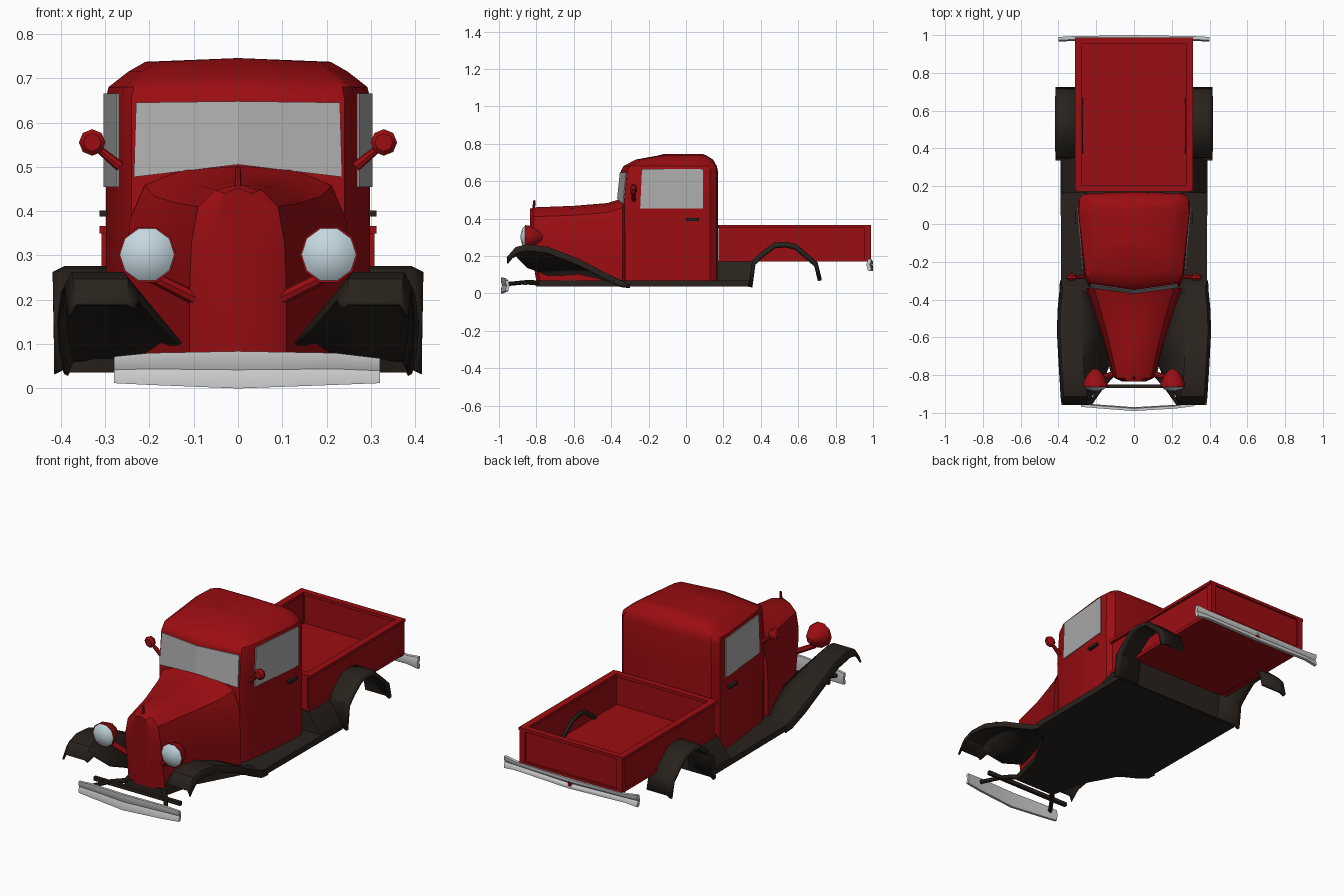
import bpy, bmesh, math
from mathutils import Vector

if "Cube" in bpy.data.objects:
    bpy.data.objects.remove(bpy.data.objects["Cube"])


def mat(name, r, g, b):
    m = bpy.data.materials.new(name)
    m.diffuse_color = (r, g, b, 1)
    m.use_nodes = True
    m.node_tree.nodes["Principled BSDF"].inputs["Base Color"].default_value = m.diffuse_color
    return m


RED = mat("red_paint", 0.33, 0.004, 0.006)
DARK = mat("dark_trim", 0.022, 0.016, 0.012)
GLASS = mat("window_grey", 0.42, 0.42, 0.42)
LENS = mat("lens_blue", 0.55, 0.68, 0.74)


def loft(name, rings, m=None, closed=True, thick=0):
    """Skin a list of point rings; closed rings get end caps."""
    bm = bmesh.new()
    rows = [[bm.verts.new(p) for p in r] for r in rings]
    n = len(rings[0])
    for a, b in zip(rows, rows[1:]):
        for i in range(n if closed else n - 1):
            j = (i + 1) % n
            bm.faces.new((a[i], a[j], b[j], b[i]))
    if closed:
        bm.faces.new(rows[0])
        bm.faces.new(rows[-1])
    bmesh.ops.recalc_face_normals(bm, faces=bm.faces)
    me = bpy.data.meshes.new(name)
    bm.to_mesh(me)
    bm.free()
    ob = bpy.data.objects.new(name, me)
    bpy.context.collection.objects.link(ob)
    if m:
        me.materials.append(m)
    if thick:
        s = ob.modifiers.new("thickness", 'SOLIDIFY')
        s.thickness, s.offset = thick, 0
    return ob


def mirror(ob):
    ob.modifiers.new("mirror", 'MIRROR')
    return ob


def both(half):
    """Complete a half ring whose ends lie on x = 0."""
    return half + [(-x, y, z) for x, y, z in reversed(half[1:-1])]


def box(name, x0, x1, y0, y1, z0, z1, m=None):
    ring = lambda z: [(x0, y0, z), (x1, y0, z), (x1, y1, z), (x0, y1, z)]
    return loft(name, [ring(z0), ring(z1)], m)


def lathe(name, c, prof, m, sides=10):
    """Rings around the y axis from (y, radius) pairs."""
    return loft(name, [[(c[0] + r * math.cos(k * math.tau / sides), y, c[1] + r * math.sin(k * math.tau / sides))
                        for k in range(sides)] for y, r in prof], m)


def rod(name, a, b, r0, r1, m):
    a, b = Vector(a), Vector(b)
    q = (b - a).to_track_quat('Z', 'Y')
    ring = lambda p, r: [p + q @ Vector((r * math.cos(k * math.tau / 8), r * math.sin(k * math.tau / 8), 0))
                         for k in range(8)]
    return loft(name, [ring(a, r0), ring(b, r1)], m)


# Cab: horizontal sections (z, front y, rear y, width scale)
levels = [(.05, -.36, .17, 1), (.3, -.36, .17, 1), (.49, -.365, .17, 1), (.655, -.348, .17, 1),
          (.68, -.335, .165, .98), (.715, -.27, .145, .83), (.737, -.15, .11, .7), (.745, -.12, .09, .03)]
outline = [(0, 0), (.24, .065), (.262, .15), (.298, .78), (.294, .92), (.265, .985), (0, 1)]
loft("cab", [both([(x * s, yf + t * (yr - yf), z) for x, t in outline]) for z, yf, yr, s in levels], RED)

# Hood: vertical sections (y, half width, top z), front leaning back at the bottom
rings = []
for y, w, zt in [(-.835, .06, .452), (-.815, .105, .46), (-.6, .16, .468), (-.42, .218, .483), (-.34, .245, .508)]:
    k = .035 if y < -.8 else 0
    rings.append(both([(0, y, zt), (w * .5, y, zt - .012), (w * .86, y, zt - .05), (w, y, zt - .13),
                       (w * 1.04, y + k * .3, .22), (w * 1.04, y + k, .06), (0, y + k, .06)]))
loft("hood", rings, RED)
rod("hood_ornament", (0, -.815, .45), (0, -.81, .498), .008, .006, RED)

# Windshield halves meeting in a shallow V, and side windows
gy = lambda x, z: -.365 + (z - .49) * .103 + x * .144 - .005
pane = [(0, .505), (.235, .477), (.23, .645), (0, .648)]
mirror(loft("windshield", [[(x, gy(x, z) + d, z) for x, z in pane] for d in (0, .004)], GLASS))
mirror(loft("side_window", [[(x + d, y, z) for x, y, z in
       [(.267, -.245, .455), (.2965, .09, .455), (.2965, .09, .665), (.267, -.235, .665)]] for d in (.001, .0065)], GLASS))

# Door handles and mirrors
mirror(box("door_handle", .295, .312, 0, .07, .388, .402, DARK))
mirror(rod("mirror_arm", (.265, -.28, .5), (.32, -.28, .545), .012, .008, RED))
mirror(lathe("side_mirror", (.329, .555), [(-.298, .02), (-.288, .03), (-.272, .027), (-.262, .01)], RED, 8))

# Cargo bed: floor, walls and raised rims
box("bed_floor", -.295, .295, .18, .975, .172, .195, RED)
mirror(box("bed_side", .28, .298, .18, .98, .172, .36, RED))
mirror(box("bed_side_rail", .275, .312, .175, .988, .35, .366, RED))
mirror(box("bed_corner_post", .275, .308, .955, .988, .17, .36, RED))
mirror(box("bed_lower_rail", .275, .306, .175, .985, .17, .187, RED))
box("bed_front_wall", -.295, .295, .175, .195, .172, .36, RED)
box("tailgate", -.295, .295, .962, .978, .172, .36, RED)
for nm, y0, y1, z0, z1 in [("bed_front_rail", .172, .205, .35, .366), ("tailgate_rail", .955, .988, .35, .366),
                           ("tailgate_sill", .96, .988, .17, .187)]:
    box(nm, -.3, .3, y0, y1, z0, z1, RED)

# Chassis floor and the apron behind the cab
plan = [(0, -.8), (.12, -.8), (.17, -.6), (.29, -.38), (.385, -.33), (.39, .34), (0, .34)]
loft("chassis_floor", [both([(x, y, z) for x, y in plan]) for z in (.036, .068)], DARK)
loft("rear_apron", [[(-x, .165, z), (x, .165, z), (x, y, z), (-x, y, z)]
                    for z, x, y in [(.04, .385, .35), (.07, .38, .352), (.175, .3, .365)]], DARK)

# Front fenders: (y, top z, outer x, inner x, hood-side x, hood-side z)
st = [(-.955, .19, .38, .25, .235, .18), (-.91, .243, .385, .25, .225, .2), (-.85, .258, .388, .26, .17, .14),
      (-.74, .245, .395, .27, .13, .1), (-.57, .178, .404, .28, .165, .1), (-.45, .115, .4, .28, .2, .07),
      (-.35, .066, .39, .29, .25, .055), (-.3, .06, .388, .29, .25, .055)]
mirror(loft("front_fender", [[(xo, y, z - .03), (xo - .015, y, z), (xi, y, z), (xj, y, zj)]
                             for y, z, xo, xi, xj, zj in st], DARK, False, .01))

# Rear fenders: arched strip
arc = [(.345, .045), (.362, .17), (.41, .215), (.475, .262), (.53, .266), (.585, .255), (.65, .2), (.695, .16), (.715, .08)]
mirror(loft("rear_fender", [[(.27, y, z), (.39, y, z), (.414, y, z - .012)] for y, z in arc], DARK, False, .02))

# Headlights
for s, side in ((1, "left"), (-1, "right")):
    c = (.205 * s, .302)
    lathe("headlight_shell_" + side, c, [(-.862, .066), (-.84, .064), (-.8, .045), (-.768, .014)], RED)
    lathe("headlight_lens_" + side, c, [(-.86, .064), (-.876, .045), (-.884, .012)], LENS)
    rod("headlight_stem_" + side, (.2 * s, -.82, .255), (.09 * s, -.79, .2), .014, .016, RED)

# Bumpers: grooved section swept along x, bowed outward
sec = [(0, 0), (0, .25), (.35, .5), (0, .75), (0, 1), (.7, 1), (1, .5), (.7, 0)]


def bumper(name, stations, depth):
    return loft(name, [[(x, y + dy * depth, z0 + t * (z1 - z0)) for dy, t in sec] for x, y, z0, z1 in stations])


bumper("front_bumper", [(-.28, -.968, .012, .072), (-.2, -.975, .008, .08), (0, -.99, 0, .084),
                        (.22, -.977, .008, .08), (.32, -.964, .012, .068)], .02)
bumper("rear_bumper", [(-.4, .99, .122, .185), (-.33, .994, .13, .176), (0, 1, .12, .172),
                       (.33, .994, .13, .176), (.4, .99, .122, .185)], -.025)
lathe("tail_light", (0, .14), [(.975, .016), (.99, .016), (1, .008)], RED, 8)

# Bumper brackets and front cross bar
mirror(rod("bumper_bracket", (.235, -.955, .05), (.165, -.855, .06), .011, .011, DARK))
mirror(rod("bracket_arm", (.165, -.855, .06), (.1, -.78, .055), .012, .014, DARK))
box("front_cross_bar", -.26, .26, -.868, -.85, .045, .065, DARK)

# Smooth shading with crisp edges
for ob in bpy.context.scene.objects:
    ob.select_set(True)
    bpy.context.view_layer.objects.active = ob
bpy.ops.object.shade_smooth_by_angle(angle=math.radians(35))
